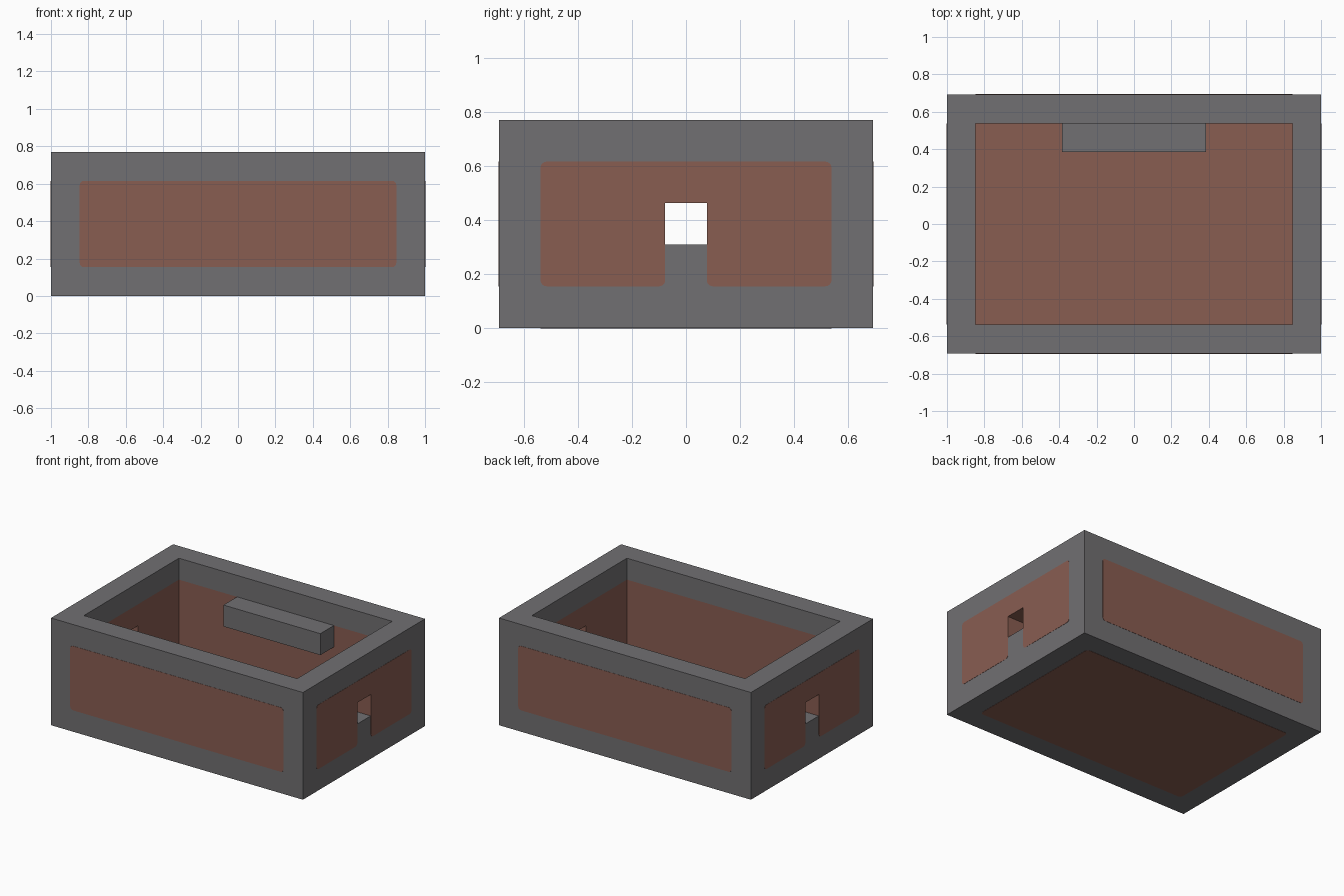
import bpy, bmesh
from mathutils import Matrix, Vector

U = 1 / 13                    # module of the design
W, D, H, T = 13, 9, 10, 2     # half width, half depth, height, wall thickness
IW, ID, PANEL_TOP = W - T, D - T, H - T
LIFT = 0.0015                 # plate thickness

if "Cube" in bpy.data.objects:
    bpy.data.objects.remove(bpy.data.objects["Cube"])


def material(name, rgb):
    m = bpy.data.materials.new(name)
    m.use_nodes = True
    m.diffuse_color = (*rgb, 1)
    m.node_tree.nodes["Principled BSDF"].inputs["Base Color"].default_value = (*rgb, 1)
    return m


GREY = material("stone grey", (0.165, 0.16, 0.168))
BROWN = material("clay brown", (0.25, 0.11, 0.083))


def add_object(name, bm, *mats):
    mesh = bpy.data.meshes.new(name)
    bm.to_mesh(mesh)
    bm.free()
    for m in mats:
        mesh.materials.append(m)
    ob = bpy.data.objects.new(name, mesh)
    bpy.context.collection.objects.link(ob)
    return ob


def box(name, lo, hi, *mats):
    lo, hi = Vector(lo) * U, Vector(hi) * U
    bm = bmesh.new()
    bmesh.ops.create_cube(bm, size=1)
    bmesh.ops.scale(bm, vec=hi - lo, verts=bm.verts)
    bmesh.ops.translate(bm, vec=(lo + hi) / 2, verts=bm.verts)
    return add_object(name, bm, *mats)


def plate(name, outline, origin, across, up, sharp=()):
    """Thin flush panel with softened corners, facing across x up."""
    across, up = Vector(across), Vector(up)
    normal = across.cross(up)
    bm = bmesh.new()
    bm.faces.new([bm.verts.new((u * U, v * U, 0)) for u, v in outline])
    bm.verts.ensure_lookup_table()
    soft = [bm.verts[i] for i in range(len(outline)) if i not in sharp]
    bmesh.ops.bevel(bm, geom=soft, offset=0.022, segments=4, profile=0.5, affect='VERTICES')
    ext = bmesh.ops.extrude_face_region(bm, geom=bm.faces[:])
    top = [g for g in ext["geom"] if isinstance(g, bmesh.types.BMVert)]
    bmesh.ops.translate(bm, vec=(0, 0, LIFT), verts=top)
    frame = Matrix((across, up, normal)).transposed().to_4x4()
    bm.transform(Matrix.Translation(Vector(origin) * U) @ frame)
    bmesh.ops.recalc_face_normals(bm, faces=bm.faces)
    return add_object(name, bm, BROWN)


# Open box: carve the cavity and the tunnel through both end walls
shell = box("box_shell", (-W, -D, 0), (W, D, H), GREY, BROWN)
cutters = [box("cavity_cutter", (-IW, -ID, T), (IW, ID, H + 2)),
           box("tunnel_cutter", (-W - 2, -1, 4), (W + 2, 1, 6))]
for c in cutters:
    mod = shell.modifiers.new(c.name, 'BOOLEAN')
    mod.operation, mod.solver, mod.object = 'DIFFERENCE', 'EXACT', c
bm = bmesh.new()
bm.from_object(shell, bpy.context.evaluated_depsgraph_get())
shell.modifiers.clear()
for c in cutters:
    bpy.data.objects.remove(c)

# Split the inner walls where the colour changes
for co, no in (((0, 0, PANEL_TOP), (0, 0, 1)), ((0, 0, 4), (0, 0, 1)),
               ((0, 1, 0), (0, 1, 0)), ((0, -1, 0), (0, 1, 0))):
    bmesh.ops.bisect_plane(bm, geom=bm.verts[:] + bm.edges[:] + bm.faces[:],
                           plane_co=Vector(co) * U, plane_no=no, dist=1e-5)
bm.normal_update()
for f in bm.faces:
    x, y, z = f.calc_center_median() / U
    outside = abs(x) > W - 0.1 or abs(y) > D - 0.1 or z < 0.1
    under_tunnel = abs(x) > IW - 0.1 and abs(y) < 1 and z < 4.1
    f.material_index = int(not outside and z < PANEL_TOP and not under_tunnel)
bmesh.ops.dissolve_limit(bm, angle_limit=0.01, verts=bm.verts[:], edges=bm.edges[:],
                         delimit={'MATERIAL'})
bm.to_mesh(shell.data)
bm.free()

# Ledge on the inside of the back wall
box("back_ledge", (-5, ID - 2, 6), (5, ID, PANEL_TOP), GREY)

# Coloured outer panels: long walls, end walls notched around the tunnel, underside
for name, s in (("front", -1), ("back", 1)):
    plate(name + "_panel", [(-IW, T), (IW, T), (IW, PANEL_TOP), (-IW, PANEL_TOP)],
          (0, s * D, 0), (-s, 0, 0), (0, 0, 1))
notched = [(-ID, T), (-1, T), (-1, 6), (1, 6), (1, T), (ID, T),
           (ID, PANEL_TOP), (-ID, PANEL_TOP)]
for name, s in (("right", -1), ("left", 1)):
    plate(name + "_panel", notched, (s * W, 0, 0), (0, s, 0), (0, 0, 1), sharp=(2, 3))
base = plate("underside_panel", [(-IW, -ID), (IW, -ID), (IW, ID), (-IW, ID)],
             (0, 0, 0), (-1, 0, 0), (0, 1, 0))
